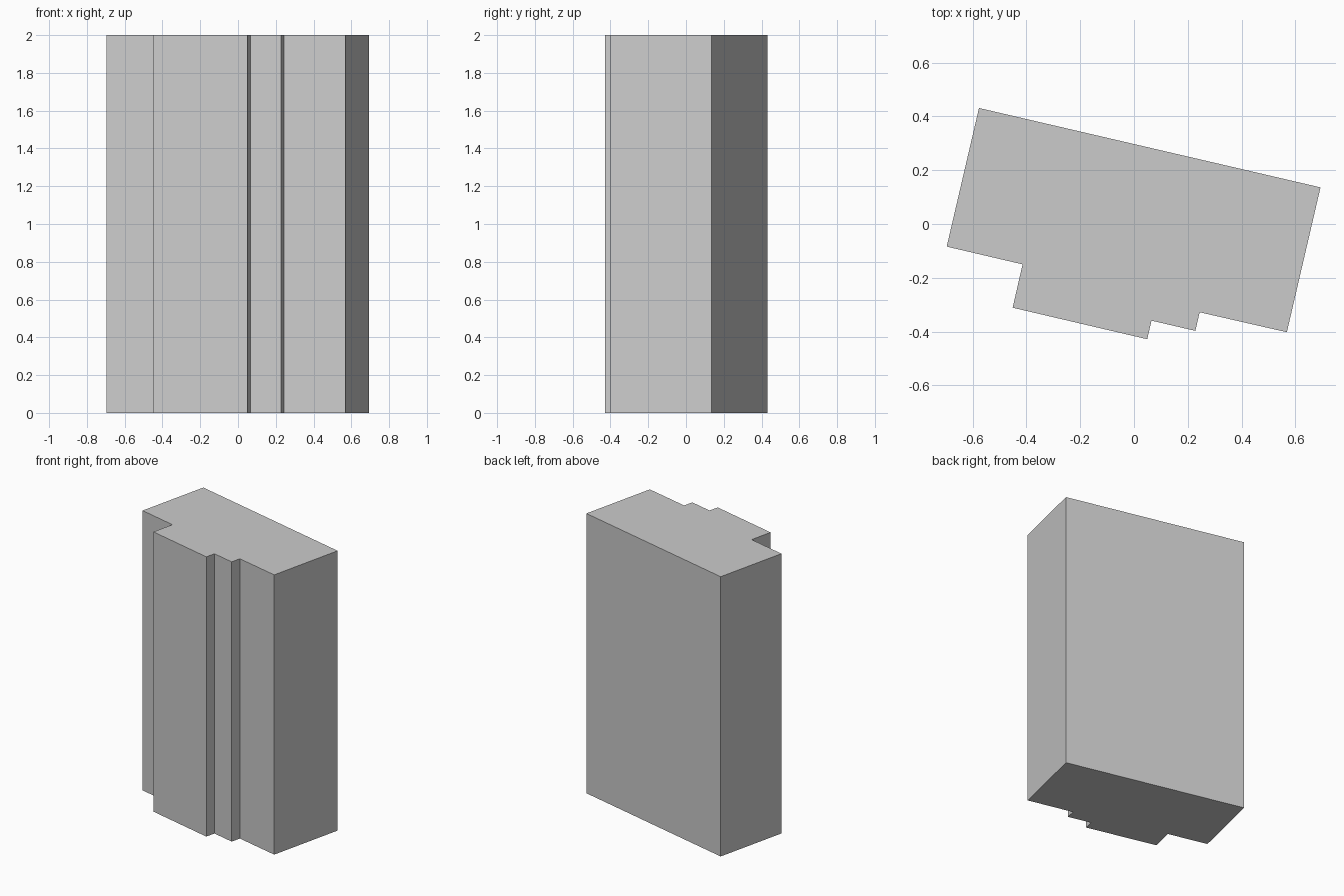
import bpy, bmesh

if "Cube" in bpy.data.objects:
    bpy.data.objects.remove(bpy.data.objects["Cube"])

HEIGHT = 2.0

# Stepped building footprint, counter-clockwise from the left corner
footprint = [
    (-0.696, -0.084), (-0.414, -0.150), (-0.451, -0.311), (0.049, -0.428),
    (0.065, -0.359), (0.228, -0.397), (0.244, -0.328), (0.568, -0.402),
    (0.693, 0.136), (-0.576, 0.431),
]

# Extrude the footprint straight up into a closed block
bm = bmesh.new()
base = bm.faces.new([bm.verts.new((x, y, 0)) for x, y in footprint])
extruded = bmesh.ops.extrude_face_region(bm, geom=[base], use_keep_orig=True)
top_verts = [g for g in extruded["geom"] if isinstance(g, bmesh.types.BMVert)]
bmesh.ops.translate(bm, verts=top_verts, vec=(0, 0, HEIGHT))
bmesh.ops.recalc_face_normals(bm, faces=bm.faces)

mesh = bpy.data.meshes.new("building_block")
bm.to_mesh(mesh)
bm.free()
bpy.context.collection.objects.link(bpy.data.objects.new("building_block", mesh))
